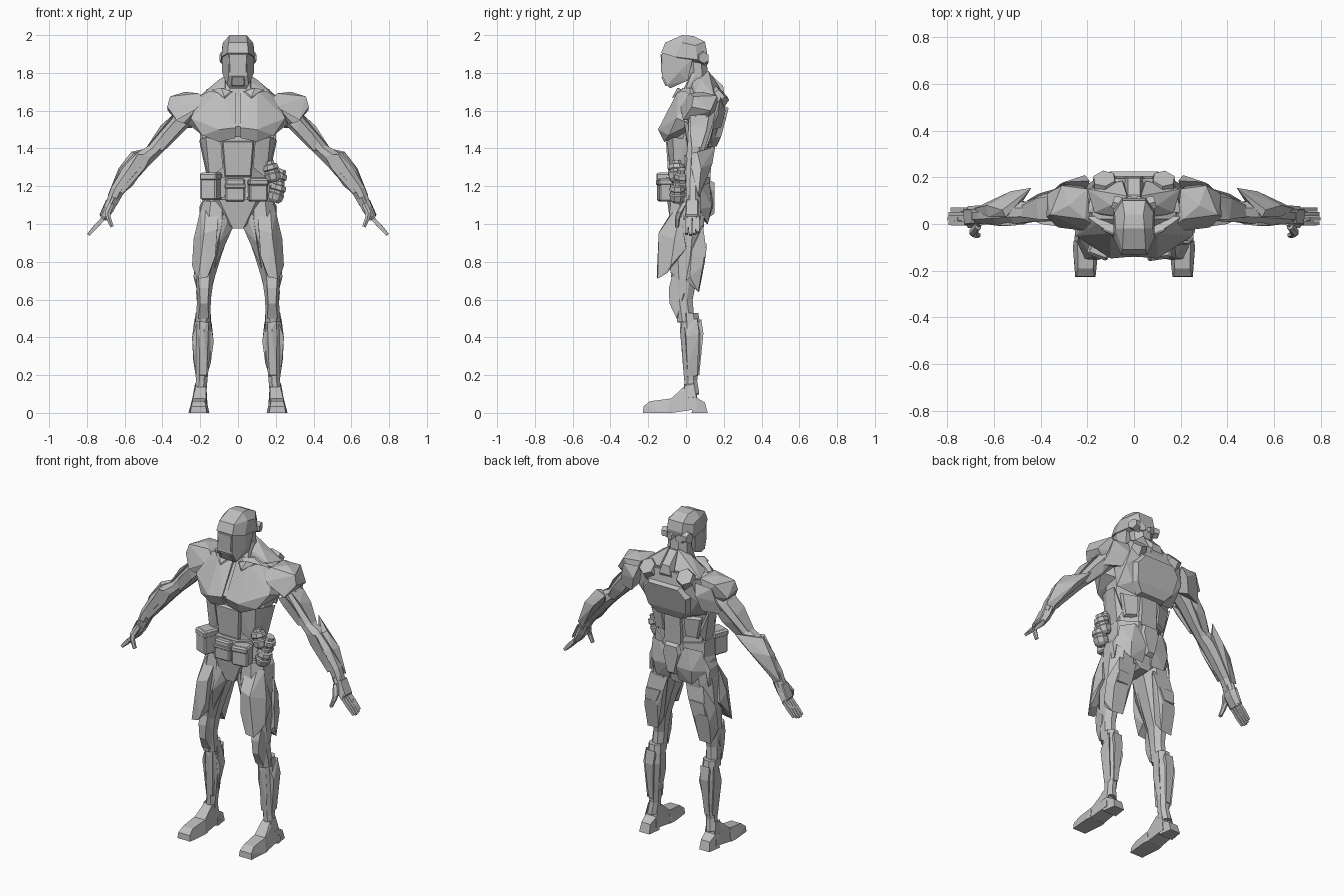
import bpy, bmesh, math
from mathutils import Vector, Matrix

grey = bpy.data.materials.new("armour_grey")
grey.diffuse_color = (0.52, 0.52, 0.52, 1)


def finish(name, bm, mirror=False):
    bmesh.ops.recalc_face_normals(bm, faces=bm.faces)
    me = bpy.data.meshes.new(name)
    bm.to_mesh(me)
    bm.free()
    me.materials.append(grey)
    ob = bpy.data.objects.new(name, me)
    bpy.context.collection.objects.link(ob)
    if mirror:
        m = ob.modifiers.new("mirror", 'MIRROR')
        m.use_mirror_merge = False
    return ob


def hull(name, pts, sym=False, mirror=True):
    """Faceted block around points; sym spans both sides, mirror makes a pair."""
    bm = bmesh.new()
    if sym:
        pts = list(pts) + [(-p[0], p[1], p[2]) for p in pts]
    for p in pts:
        bm.verts.new(p)
    res = bmesh.ops.convex_hull(bm, input=bm.verts[:])
    junk = {g for g in res["geom_interior"] + res["geom_unused"] if isinstance(g, bmesh.types.BMVert)}
    if junk:
        bmesh.ops.delete(bm, geom=list(junk), context='VERTS')
    bmesh.ops.dissolve_limit(bm, angle_limit=0.12, verts=bm.verts[:], edges=bm.edges[:])
    return finish(name, bm, mirror and not sym)


def plate(name, outline, offset, inset=0.15, sym=False, mirror=True):
    """Raised panel with chamfered rim."""
    if sym:
        outline = list(outline) + [(-p[0], p[1], p[2]) for p in outline]
    o = [Vector(p) for p in outline]
    c = sum(o, Vector()) / len(o)
    top = [p.lerp(c, inset) + Vector(offset) for p in o]
    hull(name, [tuple(p) for p in o + top], mirror=mirror and not sym)


def limb(name, rings, n=8, mirror=True):
    """Loft of n-sided rings (x, y, z, half width, half depth)."""
    bm = bmesh.new()
    loops = []
    k = 1 / math.cos(math.pi / n)
    for i, (x, y, z, a, b) in enumerate(rings):
        p, q = rings[max(i - 1, 0)], rings[min(i + 1, len(rings) - 1)]
        d = Vector((q[0] - p[0], 0, q[2] - p[2])).normalized()
        u = d.cross(Vector((0, 1, 0)))
        loop = []
        for j in range(n):
            t = (j + 0.5) * math.tau / n
            v = Vector((x, y, z)) + u * (a * k * math.cos(t)) + Vector((0, b * k * math.sin(t), 0))
            loop.append(bm.verts.new(v))
        loops.append(loop)
    for l0, l1 in zip(loops, loops[1:]):
        for j in range(n):
            bm.faces.new((l0[j], l0[(j + 1) % n], l1[(j + 1) % n], l1[j]))
    bm.faces.new(loops[0])
    bm.faces.new(loops[-1])
    return finish(name, bm, mirror)


def box(name, c, s, rot=0.0, bevel=0.008):
    bm = bmesh.new()
    m = Matrix.Translation(c) @ Matrix.Rotation(rot, 4, 'Z') @ Matrix.Diagonal((*s, 1))
    bmesh.ops.create_cube(bm, size=1, matrix=m)
    bmesh.ops.bevel(bm, geom=bm.edges[:], offset=bevel, segments=1, affect='EDGES')
    finish(name, bm)


def disc(name, c, axis, r, h, r2=None, n=6):
    bm = bmesh.new()
    m = Matrix.Translation(c) @ Vector(axis).to_track_quat('Z', 'Y').to_matrix().to_4x4()
    bmesh.ops.create_cone(bm, cap_ends=True, segments=n, radius1=r, radius2=r2 or r, depth=h, matrix=m)
    finish(name, bm, True)


# Head: helmet shell, face, brow strip, ear discs, neck
hull("helmet", [(.045, -.02, 2), (.04, .04, 1.995), (.05, .1, 1.965), (.08, -.02, 1.96), (.05, -.11, 1.96),
     (.083, .05, 1.945), (.055, -.132, 1.905), (.092, 0, 1.88), (.09, .06, 1.87), (.05, .112, 1.91),
     (.05, .1, 1.84), (.088, -.06, 1.885)], sym=True)
hull("face", [(.05, -.124, 1.905), (.05, -.128, 1.785), (.058, -.1, 1.735), (.045, -.085, 1.718), (.084, -.05, 1.885),
     (.084, -.04, 1.8), (.068, .01, 1.76), (.084, .035, 1.875)], sym=True)
plate("visor_plate", [(.048, -.128, 1.9), (.05, -.127, 1.86), (.045, -.126, 1.8)], (0, -.006, 0), .06, sym=True)
plate("chin_plate", [(.032, -.124, 1.78), (.036, -.105, 1.74), (.03, -.1, 1.73)], (0, -.008, 0), .1, sym=True)
plate("crown_strip", [(.04, -.1, 1.962), (.036, -.02, 1.995), (.03, .09, 1.968)], (0, 0, .004), .05, sym=True)
disc("ear_disc", (.074, .09, 1.88), (1, .3, 0), .036, .035, .03)
disc("nape_disc", (.03, .1, 1.87), (.3, 1, 0), .03, .03, .024)
limb("neck", [(0, .06, 1.87, .065, .05), (0, .065, 1.76, .065, .052), (0, .07, 1.65, .09, .07)], mirror=False)
hull("neck_cord", [(.06, .03, 1.8), (.07, .06, 1.8), (.02, -.02, 1.7), (.07, -.01, 1.69), (.06, .05, 1.68)])

# Torso
limb("torso_core", [(0, .05, 1.72, .09, .07), (0, .06, 1.67, .18, .09), (0, .05, 1.52, .2, .12),
     (0, .02, 1.42, .185, .105), (0, .015, 1.27, .148, .095), (0, .02, 1.1, .15, .11)], mirror=False)
hull("chest_plate", [(.012, -.03, 1.7), (.1, -.04, 1.71), (.16, 0, 1.7), (.2, .03, 1.68), (.012, -.14, 1.51),
     (.1, -.148, 1.5), (.25, -.05, 1.56), (.265, .03, 1.53), (.19, -.09, 1.47), (.1, -.115, 1.435),
     (.012, -.115, 1.455), (.012, .05, 1.66), (.012, .05, 1.47), (.2, .08, 1.5)])
hull("sternum", [(.016, -.02, 1.69), (.014, -.13, 1.515), (.014, -.105, 1.46), (.014, .04, 1.6)], sym=True)
plate("collar_plate", [(.03, -.04, 1.7), (.09, -.04, 1.72), (.14, -.02, 1.71), (.07, -.07, 1.665)], (0, -.005, .004))
hull("trapezius", [(.03, .03, 1.77), (.03, .12, 1.81), (.1, .08, 1.765), (.17, .05, 1.695), (.2, .15, 1.68),
     (.05, .185, 1.71), (.02, .0, 1.68), (.03, .17, 1.6)])
plate("belly_plate", [(.085, -.088, 1.44), (.078, -.083, 1.36), (.07, -.076, 1.25)], (0, -.018, 0), .08, sym=True)
hull("flank_plate", [(.09, -.1, 1.435), (.17, -.07, 1.46), (.2, .0, 1.45), (.205, .07, 1.44), (.08, -.085, 1.3),
     (.15, -.06, 1.24), (.165, .05, 1.25), (.15, .08, 1.3), (.1, .03, 1.4)])
# Back
hull("upper_back", [(.06, .195, 1.7), (.17, .19, 1.67), (.2, .17, 1.55), (.1, .205, 1.62), (.14, .155, 1.46),
     (.09, .12, 1.41), (.2, .09, 1.44), (.2, .05, 1.68)], sym=True)
plate("back_panel", [(.11, .195, 1.63), (.16, .18, 1.57), (.14, .15, 1.46), (.09, .125, 1.405)], (0, .034, -.005), .1, sym=True)
disc("shoulder_blade_disc", (.125, .175, 1.675), (.1, .7, .65), .062, .055, .05)
plate("spine_top", [(.03, .185, 1.72), (.045, .195, 1.66), (.03, .1, 1.8)], (0, .015, .01), sym=True)
plate("lower_spine", [(.06, .11, 1.42), (.045, .1, 1.32), (.06, .105, 1.22)], (0, .025, 0), .1, sym=True)
plate("loin_plate", [(.07, .115, 1.41), (.17, .08, 1.41), (.14, .075, 1.27), (.065, .1, 1.28)], (.003, .018, 0))

# Pelvis, belt and kit
hull("pelvis", [(.1, -.1, 1.13), (.028, -.08, .975), (.028, .09, .975), (.15, -.05, 1.12), (.15, .09, 1.1),
     (.08, .12, 1.12)], sym=True)
limb("belt", [(0, .01, 1.245, .165, .115), (0, .01, 1.14, .17, .12)], mirror=False)
hull("buttock_plate", [(.012, .12, 1.2), (.1, .125, 1.22), (.17, .08, 1.2), (.02, .145, 1.1), (.13, .135, 1.09),
     (.19, .07, 1.08), (.03, .11, 1.0), (.12, .115, 1.0), (.05, .04, 1.1)])
plate("tail_plate", [(.045, .13, 1.23), (.06, .13, 1.18), (.025, .13, 1.04)], (0, .022, 0), sym=True)
hull("hip_guard", [(.16, -.05, 1.15), (.17, .07, 1.16), (.195, -.03, 1.09), (.205, .06, 1.09), (.2, .07, .99),
     (.205, -.02, 1.0), (.12, 0, 1.05)])
box("buckle", (-.015, -.112, 1.18), (.105, .05, .12))
box("buckle_strap", (-.015, -.116, 1.2), (.112, .05, .022), bevel=.004)
box("right_pouch", (.105, -.11, 1.18), (.1, .075, .12), .15)
box("right_pouch_flap", (.105, -.113, 1.22), (.105, .08, .035), .15)
box("left_pouch", (-.142, -.095, 1.2), (.09, .095, .145), -.35)
box("left_pouch_flap", (-.143, -.096, 1.25), (.095, .1, .04), -.35)
prof = [(-.055, .026), (-.04, .042), (-.012, .047), (-.006, .04), (.006, .04), (.012, .047),
        (.034, .042), (.038, .028), (.055, .026)]
for i, (x, y, z, s) in enumerate([(.178, -.05, 1.278, -.25), (.212, -.02, 1.235, .4), (.208, -.045, 1.17, .3)]):
    limb(f"grenade_{i + 1}", [(x + s * t, y, z + t, r * .9, r * .9) for t, r in prof], mirror=False)

# Legs
limb("thigh", [(.115, .01, 1.12, .07, .09), (.12, .0, 1.0, .088, .095), (.15, -.01, .85, .065, .085),
     (.175, -.01, .7, .045, .065), (.18, -.015, .6, .036, .05), (.185, 0, .48, .04, .045)])
hull("thigh_front_plate", [(.1, -.06, 1.09), (.17, -.045, 1.1), (.2, -.03, 1.07), (.11, -.135, .97), (.18, -.145, .95),
     (.235, -.06, .92), (.12, -.145, .83), (.243, -.08, .78), (.16, -.155, .72), (.21, -.15, .71),
     (.14, -.09, .76), (.23, -.1, .74), (.23, .0, .87), (.14, .0, .9)])
hull("thigh_inner_plate", [(.04, -.07, 1.06), (.08, -.09, 1.05), (.028, -.05, .98), (.1, -.11, .9), (.085, -.03, .86),
     (.125, -.07, .76), (.12, .02, .8), (.05, .05, .97), (.12, .0, .95)])
hull("thigh_back_plate", [(.06, .09, .99), (.18, .09, .99), (.085, .1, .9), (.2, .105, .88), (.125, .1, .8),
     (.22, .09, .78), (.14, .07, .645), (.215, .065, .64), (.1, .02, .95), (.225, .03, .86), (.235, .02, .72),
     (.13, .03, .7), (.22, .0, .7)])
plate("thigh_back_band", [(.095, .09, .9), (.2, .095, .9), (.21, .09, .82), (.13, .09, .82)], (0, .015, 0), .1)
hull("knee_cap", [(.15, -.07, .74), (.21, -.07, .74), (.155, -.09, .66), (.205, -.09, .66), (.16, -.088, .58),
     (.2, -.088, .58), (.155, -.05, .5), (.21, -.05, .5), (.142, -.01, .64), (.222, -.01, .64), (.18, 0, .52)])
limb("shin", [(.185, .02, .53, .04, .045), (.185, .03, .42, .048, .052), (.19, .03, .3, .04, .045),
     (.192, .025, .17, .03, .034), (.2, .03, .1, .032, .04)])
hull("shin_front_plate", [(.155, -.025, .51), (.205, -.025, .51), (.18, -.032, .44), (.165, -.012, .2), (.205, -.012, .2),
     (.15, .01, .45), (.215, .01, .45), (.17, .02, .18), (.21, .02, .18)])
hull("calf_outer_plate", [(.215, -.01, .48), (.23, .06, .5), (.243, .0, .4), (.24, .07, .42), (.237, .02, .28),
     (.222, .06, .2), (.222, .01, .18), (.195, .04, .35)])
hull("calf_inner_plate", [(.145, -.01, .48), (.14, .05, .48), (.128, .01, .38), (.13, .06, .39), (.145, .02, .26),
     (.165, .04, .2), (.18, .03, .35)])
hull("calf_back_plate", [(.155, .08, .5), (.215, .08, .5), (.16, .092, .42), (.215, .092, .42), (.175, .07, .2),
     (.205, .07, .2), (.16, .05, .45), (.21, .05, .45), (.19, .04, .2)])
hull("toe", [(.165, -.228, 0), (.252, -.228, 0), (.152, -.1, 0), (.262, -.1, 0), (.17, -.225, .035), (.248, -.225, .035),
     (.175, -.19, .062), (.24, -.19, .062), (.168, -.08, .076), (.242, -.08, .076), (.155, -.07, 0), (.258, -.07, 0)])
hull("instep", [(.158, -.075, 0), (.255, -.075, 0), (.168, -.08, .075), (.24, -.08, .075), (.17, -.015, .135),
     (.225, -.015, .135), (.168, .04, .15), (.228, .04, .15), (.16, .06, .02), (.25, .06, .02)])
hull("heel", [(.158, .03, 0), (.252, .03, 0), (.17, .115, 0), (.238, .115, 0), (.172, .1, .055), (.232, .1, .055),
     (.165, .04, .09), (.24, .04, .09)])
plate("ankle_guard", [(.222, -.01, .15), (.222, .045, .16), (.236, .06, .08), (.236, -.02, .07)], (.005, 0, 0))

# Arms
hull("shoulder_pad", [(.185, .0, 1.67), (.2, .15, 1.685), (.21, .02, 1.692), (.36, .04, 1.675), (.31, .165, 1.68),
     (.375, .03, 1.62), (.372, .13, 1.6), (.325, -.015, 1.55), (.33, .12, 1.56), (.2, -.03, 1.62), (.24, .17, 1.6),
     (.28, .08, 1.7)])
hull("shoulder_back", [(.19, .185, 1.67), (.3, .18, 1.66), (.21, .21, 1.6), (.32, .17, 1.58), (.24, .185, 1.51),
     (.35, .14, 1.5), (.22, .1, 1.55)])
limb("upper_arm", [(.25, .08, 1.61, .06, .08), (.32, .08, 1.53, .052, .065), (.39, .065, 1.45, .045, .055),
     (.46, .05, 1.37, .034, .042)])
hull("biceps_plate", [(.27, .0, 1.53), (.33, -.01, 1.55), (.31, -.005, 1.49), (.4, .0, 1.47), (.4, .01, 1.39),
     (.44, .02, 1.39), (.36, .06, 1.47)])
hull("arm_outer_plate", [(.34, .02, 1.58), (.36, .12, 1.565), (.41, .02, 1.52), (.42, .11, 1.5), (.485, .03, 1.405),
     (.48, .08, 1.405), (.37, .07, 1.5)])
hull("triceps_plate", [(.28, .14, 1.53), (.34, .15, 1.54), (.34, .135, 1.45), (.41, .13, 1.46), (.42, .1, 1.37),
     (.46, .1, 1.38), (.36, .08, 1.47)])
limb("forearm", [(.43, .05, 1.4, .035, .04), (.5, .05, 1.345, .046, .05), (.57, .045, 1.27, .048, .048),
     (.64, .035, 1.175, .036, .036), (.67, .035, 1.11, .03, .035)])
hull("forearm_guard", [(.44, .155, 1.41), (.46, .13, 1.36), (.565, .06, 1.382), (.53, .14, 1.32), (.632, .08, 1.295),
     (.69, .065, 1.15), (.65, .07, 1.14), (.6, .04, 1.22), (.55, .03, 1.375), (.625, .03, 1.29), (.5, .06, 1.33)])
hull("forearm_inner_plate", [(.46, .0, 1.36), (.53, -.008, 1.37), (.49, .0, 1.3), (.58, -.008, 1.29), (.56, .02, 1.2),
     (.61, .0, 1.16), (.65, .0, 1.19), (.55, .05, 1.28)])
limb("hand", [(.655, .035, 1.14, .028, .038), (.68, .03, 1.08, .024, .042), (.712, .03, 1.025, .016, .04)], n=6)
plate("hand_back_plate", [(.685, .0, 1.13), (.69, .065, 1.13), (.73, .065, 1.04), (.725, -.005, 1.04)], (.006, 0, .004))
for i, y in enumerate([.003, .023, .043, .062]):
    e = (0.004, 0.0, 0.004, 0.012)[i]
    limb(f"finger_{i + 1}_base", [(.708, y, 1.035, .011, .009), (.75 - e, y, .99 + e, .01, .009)], n=4)
    limb(f"finger_{i + 1}_tip", [(.748 - e, y, .992 + e, .012, .0095), (.793 - e, y, .942 + e, .008, .008)], n=4)
limb("thumb", [(.668, -.005, 1.11, .014, .018), (.69, -.035, 1.06, .016, .015), (.685, -.045, 1.03, .012, .012),
     (.667, -.048, .985, .009, .01)], n=6)
